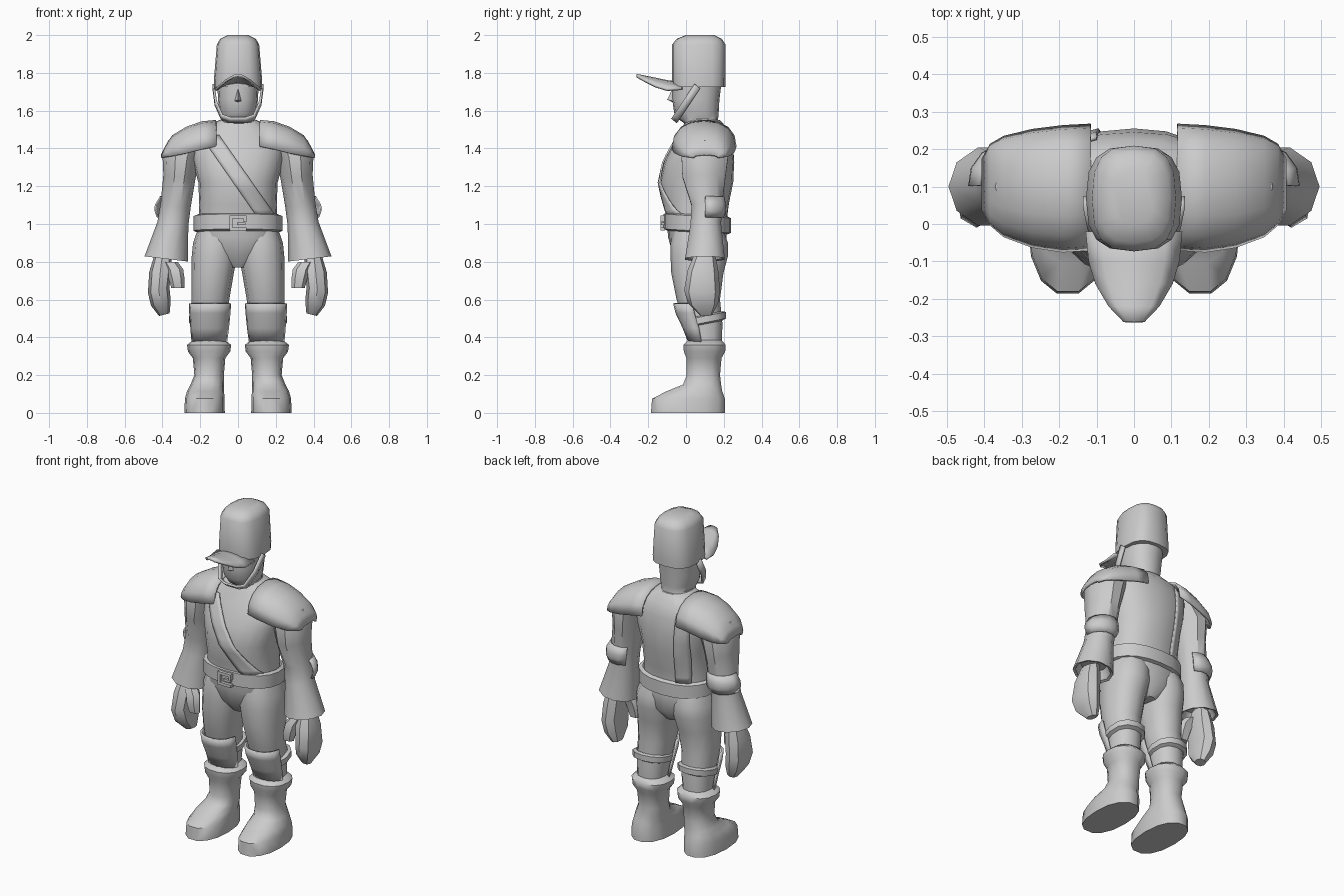
import bpy, bmesh, math

grey = bpy.data.materials.new("plain_grey")
grey.diffuse_color = (0.6, 0.6, 0.6, 1)


def make(name, verts, faces, angle=40, thick=0):
    me = bpy.data.meshes.new(name)
    me.from_pydata(verts, [], faces)
    bm = bmesh.new()
    bm.from_mesh(me)
    bmesh.ops.recalc_face_normals(bm, faces=bm.faces)
    bm.to_mesh(me)
    bm.free()
    me.materials.append(grey)
    me.shade_smooth()
    me.set_sharp_from_angle(angle=math.radians(angle))
    ob = bpy.data.objects.new(name, me)
    bpy.context.collection.objects.link(ob)
    if thick:
        mod = ob.modifiers.new("thickness", 'SOLIDIFY')
        mod.thickness = thick
        mod.offset = 0
    return ob


def grid(name, rows, closed=False, caps=False, angle=40, thick=0):
    """Skin a list of equally long point rows."""
    n = len(rows[0])
    verts = [p for r in rows for p in r]
    faces = []
    for i in range(len(rows) - 1):
        for j in range(n if closed else n - 1):
            k = (j + 1) % n
            faces.append((i * n + j, i * n + k, (i + 1) * n + k, (i + 1) * n + j))
    if caps:
        faces += [tuple(range(n)), tuple(range((len(rows) - 1) * n, len(rows) * n))]
    return make(name, verts, faces, angle, thick)


def ell(a, p):
    c, s = math.cos(a), math.sin(a)
    return (math.copysign(abs(c) ** (2 / p), c), math.copysign(abs(s) ** (2 / p), s))


def loft(name, rings, n=12, p=2.3, side=1, caps=True, tx=0, ty=0, arc=None, angle=40, thick=0):
    """Rings are (z, cx, cy, rx, ry); tx and ty tilt them; arc gives a partial shell."""
    a0, a1 = [math.radians(v) for v in (arc or (0, 360))]
    m = n + 1 if arc else n
    rows = []
    for z, cx, cy, rx, ry in rings:
        row = []
        for j in range(m):
            x, y = ell(a0 + (a1 - a0) * j / n, p)
            row.append((side * (cx + rx * x), cy + ry * y, z + tx * rx * x + ty * ry * y))
        rows.append(row)
    return grid(name, rows, not arc, caps and not arc, angle, thick)


def band(name, z0, z1, cx, cy, rx, ry, d=0.02, **kw):
    rings = [(z0, cx, cy, rx - d, ry - d), (z0 + .008, cx, cy, rx, ry),
             (z1 - .008, cx, cy, rx, ry), (z1, cx, cy, rx - d, ry - d)]
    return loft(name, rings, caps=False, **kw)


def box(name, x0, x1, y0, y1, z0, z1):
    return grid(name, [[(x0, y0, z), (x1, y0, z), (x1, y1, z), (x0, y1, z)] for z in (z0, z1)],
                True, True)


# Torso and pelvis
TORSO = [(.77, 0, .07, .05, .09), (.84, 0, .07, .17, .14), (.93, 0, .06, .215, .155),
         (1.0, 0, .055, .21, .155), (1.1, 0, .055, .205, .17), (1.22, 0, .055, .21, .195),
         (1.33, 0, .07, .24, .185), (1.43, 0, .09, .25, .155), (1.5, 0, .1, .19, .125),
         (1.55, 0, .09, .1, .09)]
loft("torso", TORSO, n=20)


def torso_y(x, z, back):
    for a, b in zip(TORSO, TORSO[1:]):
        if a[0] <= z <= b[0]:
            t = (z - a[0]) / (b[0] - a[0])
            _, _, cy, rx, ry = [u + (v - u) * t for u, v in zip(a, b)]
            h = max(0, 1 - min(1, abs(x) / rx) ** 2.3) ** (1 / 2.3)
            return cy + (ry * h + .006) * (1 if back else -1)


# Sash across the chest and down the back
for name, back, xa, xb, hw in (("chest_sash", False, -.15, .15, .05), ("back_sash", True, -.14, -.12, .04)):
    rows = []
    for i in range(13):
        t = i / 12
        z, xc = 1.47 + (1.04 - 1.47) * t, xa + (xb - xa) * t
        rows.append([(xc + hw * k / 2, torso_y(xc + hw * k / 2, z, back), z) for k in range(-2, 3)])
    grid(name, rows, thick=.009)

# Belt and open buckle
band("belt", .955, 1.05, 0, .06, .235, .178, n=20, ty=-.06)
box("buckle_left", -.045, -.028, -.135, -.11, .965, 1.045)
box("buckle_top", -.028, .045, -.135, -.11, 1.028, 1.045)
box("buckle_bottom", -.028, .045, -.135, -.11, .965, .982)
box("buckle_right", .03, .045, -.135, -.11, 1.01, 1.028)
box("buckle_prong", -.005, .04, -.132, -.11, .994, 1.008)

# Head with neck and nose
loft("head", [(1.46, 0, .09, .12, .1), (1.53, 0, .085, .1, .09), (1.555, 0, .065, .085, .105),
              (1.59, 0, .055, .098, .118), (1.66, 0, .052, .106, .125), (1.76, 0, .06, .11, .13)], n=16)
make("nose", [(0, -.07, 1.72), (-.022, -.062, 1.65), (.022, -.062, 1.65), (0, -.1, 1.658), (0, -.06, 1.64)],
     [(0, 1, 3), (0, 3, 2), (1, 4, 3), (4, 2, 3)])

# Tall cap, arched visor and chin strap
loft("cap", [(1.725, 0, .068, .128, .14), (1.76, 0, .068, .128, .141), (1.95, 0, .068, .112, .141),
             (1.98, 0, .07, .095, .12), (2.0, 0, .075, .055, .075)], n=16, p=2.8, angle=50)
rows = []
for y, w, z, drop in ((-.02, .126, 1.745, .03), (-.1, .118, 1.755, .045), (-.16, .1, 1.768, .04),
                      (-.22, .065, 1.78, .022), (-.262, .025, 1.788, .006)):
    rows.append([(w * k / 3, y, z - drop * (k / 3) ** 2) for k in range(-3, 4)])
grid("visor", rows, thick=.013)
path = [(.13, .06, 1.73), (.118, 0, 1.64), (.085, -.05, 1.565), (.04, -.06, 1.55)]
path += [(-x, y, z) for x, y, z in reversed(path)]
grid("chin_strap", [[(x, y - .015, z + .012), (x, y + .015, z - .012)] for x, y, z in path], thick=.012)

for s, tag in ((1, "left_"), (-1, "right_")):
    # Sleeve with flared open cuff, elbow guard
    loft(tag + "sleeve", [(1.47, .22, .1, .07, .09), (1.43, .27, .1, .1, .115), (1.36, .3, .1, .1, .13),
                          (1.25, .31, .095, .085, .12), (1.1, .33, .11, .08, .085),
                          (1.0, .345, .105, .082, .085), (.815, .38, .1, .115, .11),
                          (.82, .38, .1, .1, .095), (.87, .375, .1, .075, .075)],
         n=10, p=2, side=s, tx=.12)
    loft(tag + "elbow_guard", [(1.145, .325, .11, .085, .09), (1.1, .335, .11, .102, .102),
                               (1.07, .337, .11, .102, .102), (1.035, .34, .11, .085, .088)],
         n=5, p=2, side=s, arc=(-5, 130), thick=.008)
    # Hand and thumb
    loft(tag + "hand", [(.84, .4, .1, .045, .055), (.76, .41, .09, .06, .08), (.65, .42, .085, .057, .095),
                        (.58, .408, .09, .052, .08), (.52, .39, .105, .028, .035)], n=8, side=s, tx=-.25)
    loft(tag + "thumb", [(.8, .36, .06, .04, .035), (.76, .335, .045, .045, .037),
                         (.71, .325, .035, .042, .035), (.66, .318, .035, .035, .025)], n=6, side=s)

    # Draped shoulder pad, arched along x
    rows = []
    for x, y0, y1, zb, zt in ((.115, -.065, .262, 1.41, 1.545), (.19, -.07, .258, 1.395, 1.538),
                              (.27, -.058, .248, 1.375, 1.51), (.345, -.03, .23, 1.36, 1.465),
                              (.38, 0, .21, 1.355, 1.41), (.402, .04, .17, 1.35, 1.365)):
        row = []
        for j in range(9):
            c, h = ell(math.pi * j / 8, 2.3)
            row.append((s * x, (y0 + y1) / 2 - c * (y1 - y0) / 2, zb + (zt - zb) * h))
        rows.append(row)
    grid(tag + "shoulder_pad", rows, thick=.012)

    # Trouser leg
    loft(tag + "leg", [(.98, .11, .065, .1, .13), (.9, .12, .07, .118, .152), (.83, .125, .07, .12, .152),
                       (.74, .134, .06, .112, .138), (.6, .146, .065, .1, .115),
                       (.47, .15, .095, .088, .098), (.34, .155, .1, .08, .088)], side=s)
    # Knee plate and its tilted strap
    loft(tag + "knee_plate", [(.58, .148, .06, .107, .122), (.53, .149, .07, .105, .12),
                              (.45, .15, .09, .098, .102), (.375, .152, .1, .09, .083)],
         n=8, side=s, arc=(190, 350), thick=.012)
    band(tag + "knee_strap", .47, .52, .152, .1, .108, .112, side=s, ty=.2)
    # Boot with rolled top and broad foot
    loft(tag + "boot", [(.385, .153, .1, .085, .09), (.36, .153, .098, .117, .115),
                        (.325, .153, .098, .112, .112), (.29, .153, .095, .086, .095),
                        (.2, .153, .092, .078, .09), (.15, .163, .085, .088, .103),
                        (.115, .172, .045, .098, .15), (.075, .176, .013, .105, .197),
                        (0, .177, .01, .107, .2)], n=14, side=s, angle=50)
